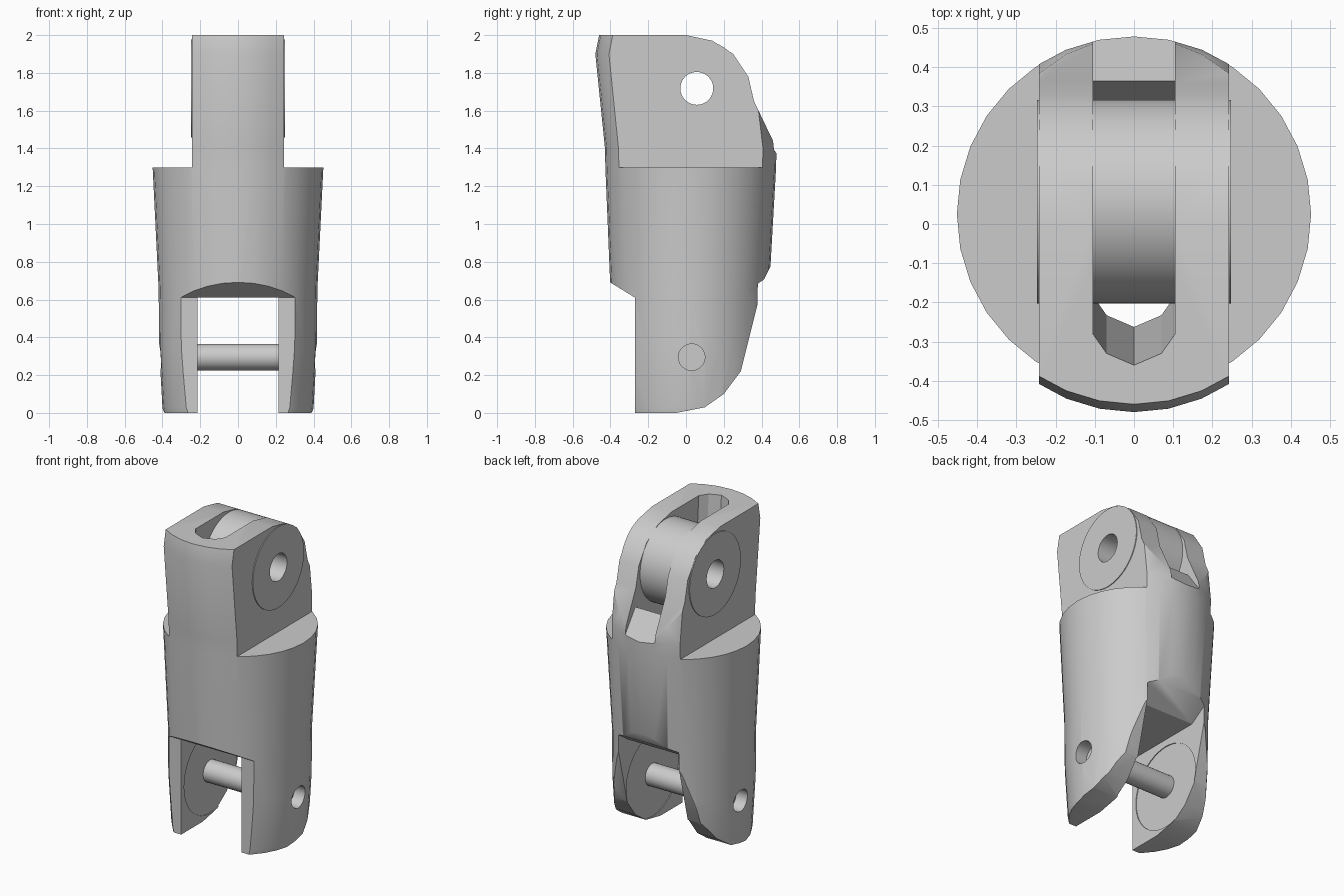
import bpy, bmesh, math
from mathutils import Vector, Matrix

cube = bpy.data.objects.get("Cube")
if cube:
    bpy.data.objects.remove(cube, do_unlink=True)

grey = bpy.data.materials.new("plain grey")
grey.use_nodes = True
colour = (0.6, 0.6, 0.6, 1)
grey.diffuse_color = colour
grey.node_tree.nodes["Principled BSDF"].inputs["Base Color"].default_value = colour


def loft(name, rings):
    """Closed solid through rings that share a point count."""
    bm = bmesh.new()
    loops = [[bm.verts.new(p) for p in ring] for ring in rings]
    n = len(loops[0])
    for a, b in zip(loops, loops[1:]):
        for i in range(n):
            j = (i + 1) % n
            bm.faces.new((a[i], a[j], b[j], b[i]))
    bm.faces.new(loops[0][::-1])
    bm.faces.new(loops[-1])
    bmesh.ops.recalc_face_normals(bm, faces=bm.faces)
    mesh = bpy.data.meshes.new(name)
    bm.to_mesh(mesh)
    bm.free()
    mesh.materials.append(grey)
    obj = bpy.data.objects.new(name, mesh)
    bpy.context.collection.objects.link(obj)
    return obj


def prism(name, profile, x0, x1):
    """Side profile of (y, z) points extruded along x."""
    return loft(name, [[(x, y, z) for y, z in profile] for x in (x0, x1)])


def cross_cylinder(name, centre, radius, x0, x1, sides=48):
    angles = [math.tau * i / sides for i in range(sides)]
    return prism(name, [(centre[0] + radius * math.cos(a),
                         centre[1] + radius * math.sin(a)) for a in angles], x0, x1)


def cut(obj, tool, operation="DIFFERENCE"):
    """Apply a boolean and discard the cutter."""
    tool.hide_render = True
    mod = obj.modifiers.new("cut", "BOOLEAN")
    mod.operation = operation
    mod.solver = "EXACT"
    mod.object = tool
    graph = bpy.context.evaluated_depsgraph_get()
    graph.update()
    mesh = bpy.data.meshes.new_from_object(obj.evaluated_get(graph))
    obj.modifiers.clear()
    obj.data = mesh
    bpy.data.objects.remove(tool, do_unlink=True)


upper_pivot = (0.057, 1.718)
lower_pivot = (0.03, 0.295)
lug = 0.243

# Main body: leaning round column, height / centre y / radius
sections = [(-0.05, 0.02, 0.385), (0.03, 0.02, 0.40), (0.35, 0.02, 0.418),
            (0.65, 0.02, 0.42), (1.3, 0.025, 0.452), (1.4, 0.025, 0.454),
            (1.9, -0.03, 0.45), (2.05, 0.0, 0.45)]
turn = [math.tau * i / 32 for i in range(32)]
body = loft("finger_body", [[(r * math.cos(a), c + r * math.sin(a), z) for a in turn]
                            for z, c, r in sections])

# Trim the body to its side silhouette
silhouette = [(-0.27, 0), (-0.05, 0), (0.1, 0.03), (0.2, 0.1), (0.29, 0.22),
              (0.41, 0.7), (0.45, 0.78), (0.6, 1.15), (0.48, 1.4), (0.36, 1.65),
              (0.33, 1.78), (0.25, 1.9), (0.14, 1.97), (0, 2), (-0.6, 2),
              (-0.6, 0.81), (-0.4, 0.69), (-0.27, 0.61)]
cut(body, prism("silhouette", silhouette, -1, 1), "INTERSECT")

# Flat sides of the upper lug
for x0, x1 in ((lug, 1), (-1, -lug)):
    cut(body, prism("lug_side", [(-1, 1.3), (1, 1.3), (1, 3), (-1, 3)], x0, x1))

# Fork gap between the legs, with shallow round recesses
cut(body, prism("fork_gap", [(-1, -1), (1, -1), (1, 1.1), (0.27, 0.61), (-1, 0.61)],
                -0.215, 0.215))
cut(body, cross_cylinder("fork_recess", lower_pivot, 0.27, -0.22, 0.22))

# Back opening around the roller
cut(body, prism("roller_opening", [(-0.1, 1.35), (0.3, 1.35), (0.365, 1.53),
                                   (0.475, 1.38), (0.6, 1.21), (0.6, 2.1), (-0.1, 2.1)],
                -0.105, 0.105))

# Slanted cord channel with a rounded front
def channel_ring(front, back, z):
    half = [(0, 0), (0.07, 0.03), (0.105, 0.08)]
    right = [(x, front + d, z) for x, d in half]
    left = [(-x, front + d, z) for x, d in half[:0:-1]]
    return right + [(0.105, back, z), (-0.105, back, z)] + left

cut(body, loft("cord_channel", [channel_ring(-0.255, -0.06, 0.5),
                                channel_ring(-0.367, 0.1, 2.1)]))

# Pivot holes
cut(body, cross_cylinder("upper_hole", upper_pivot, 0.087, -1, 1))
cut(body, cross_cylinder("lower_hole", lower_pivot, 0.07, -1, 1))

# Roller in the lug and pin in the fork
roller = cross_cylinder("knuckle_roller", upper_pivot, 0.26, -0.248, 0.248, 64)
cut(roller, cross_cylinder("roller_hole", upper_pivot, 0.087, -1, 1))
pin = cross_cylinder("fork_pin", lower_pivot, 0.07, -0.33, 0.33)

for obj in (body, roller, pin):
    bpy.ops.object.select_all(action="DESELECT")
    obj.select_set(True)
    bpy.context.view_layer.objects.active = obj
    bpy.ops.object.shade_smooth_by_angle(angle=math.radians(30))
